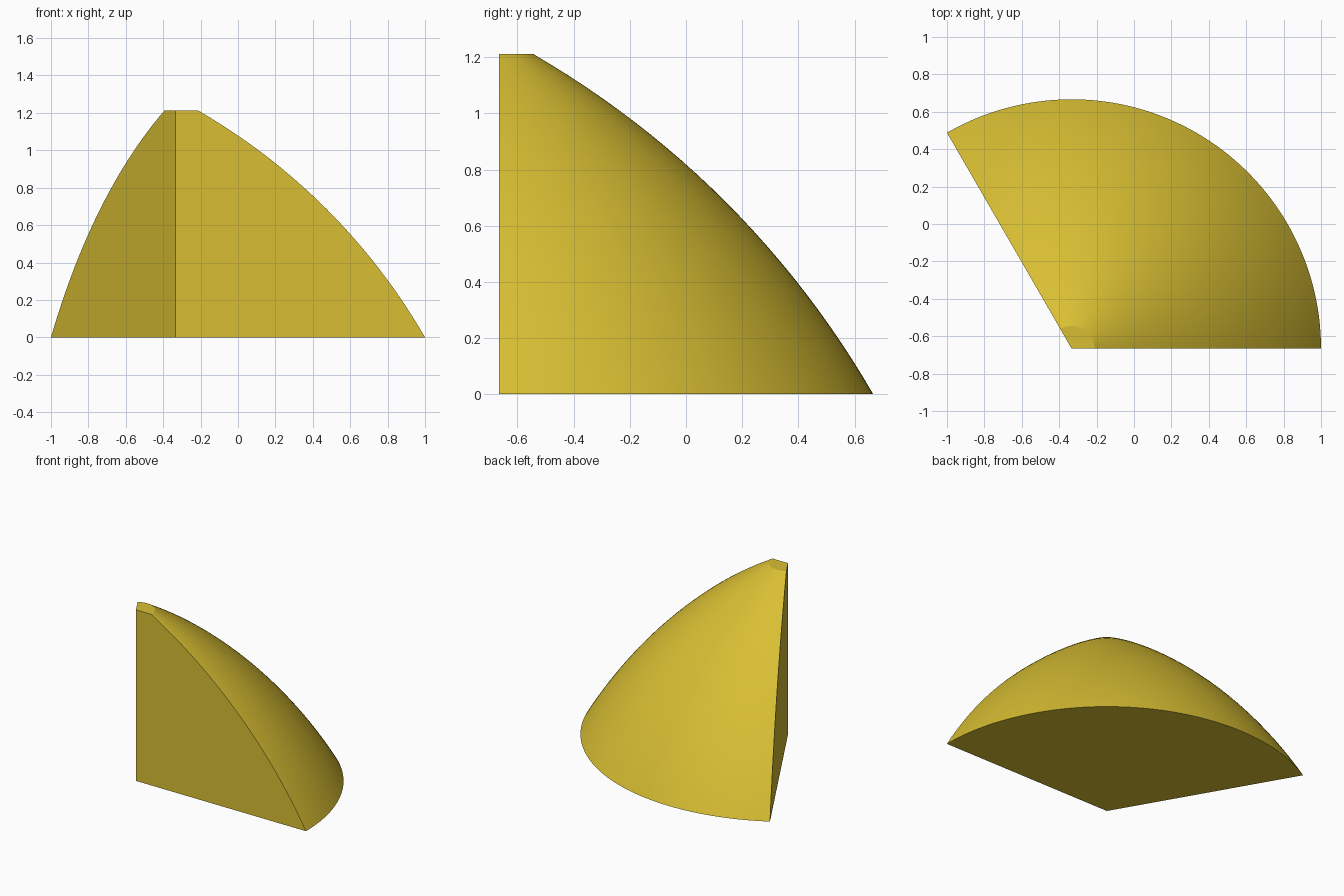
import bpy, bmesh, math

if "Cube" in bpy.data.objects:
    bpy.data.objects.remove(bpy.data.objects["Cube"])

AXIS = (-0.3333, -0.6667)      # revolve axis position
TOP_R, HEIGHT = 0.122, 1.212   # small flat at the tip
ARC_R, BASE_R = 3.31, 1.3333   # curvature of the outline, base radius
SWEEP = math.radians(120)
ARC_STEPS, SWEEP_STEPS = 24, 64

# Outline arc, running from the base rim (30 deg) up to the tip flat (60 deg)
cr = BASE_R - ARC_R * math.cos(math.radians(30))
cz = -ARC_R * math.sin(math.radians(30))
outline = []
for i in range(ARC_STEPS + 1):
    a = math.radians(30 + 30 * i / ARC_STEPS)
    outline.append((cr + ARC_R * math.cos(a), cz + ARC_R * math.sin(a)))
outline[0] = (BASE_R, 0)
outline[-1] = (TOP_R, HEIGHT)

bm = bmesh.new()
bottom = bm.verts.new((*AXIS, 0))
top = bm.verts.new((*AXIS, HEIGHT))
rows = []
for j in range(SWEEP_STEPS + 1):
    t = SWEEP * j / SWEEP_STEPS
    rows.append([bm.verts.new((AXIS[0] + r * math.cos(t), AXIS[1] + r * math.sin(t), z))
                 for r, z in outline])

# Domed outer surface
for p, q in zip(rows, rows[1:]):
    for i in range(ARC_STEPS):
        bm.faces.new((p[i], q[i], q[i + 1], p[i + 1])).smooth = True

# Flat base, tip and the two cut sides
bm.faces.new([bottom] + [row[0] for row in reversed(rows)])
bm.faces.new([top] + [row[-1] for row in rows])
bm.faces.new([bottom] + rows[0] + [top])
bm.faces.new([top] + rows[-1][::-1] + [bottom])
bmesh.ops.recalc_face_normals(bm, faces=bm.faces)

mesh = bpy.data.meshes.new("dome_wedge")
bm.to_mesh(mesh)
bm.free()
wedge = bpy.data.objects.new("dome_wedge", mesh)
bpy.context.collection.objects.link(wedge)

yellow = bpy.data.materials.new("mustard yellow")
yellow.diffuse_color = (0.69, 0.52, 0.033, 1)
yellow.use_nodes = True
yellow.node_tree.nodes["Principled BSDF"].inputs["Base Color"].default_value = yellow.diffuse_color
mesh.materials.append(yellow)

bpy.context.view_layer.objects.active = wedge
wedge.select_set(True)
bpy.ops.object.shade_smooth_by_angle(angle=math.radians(25))
